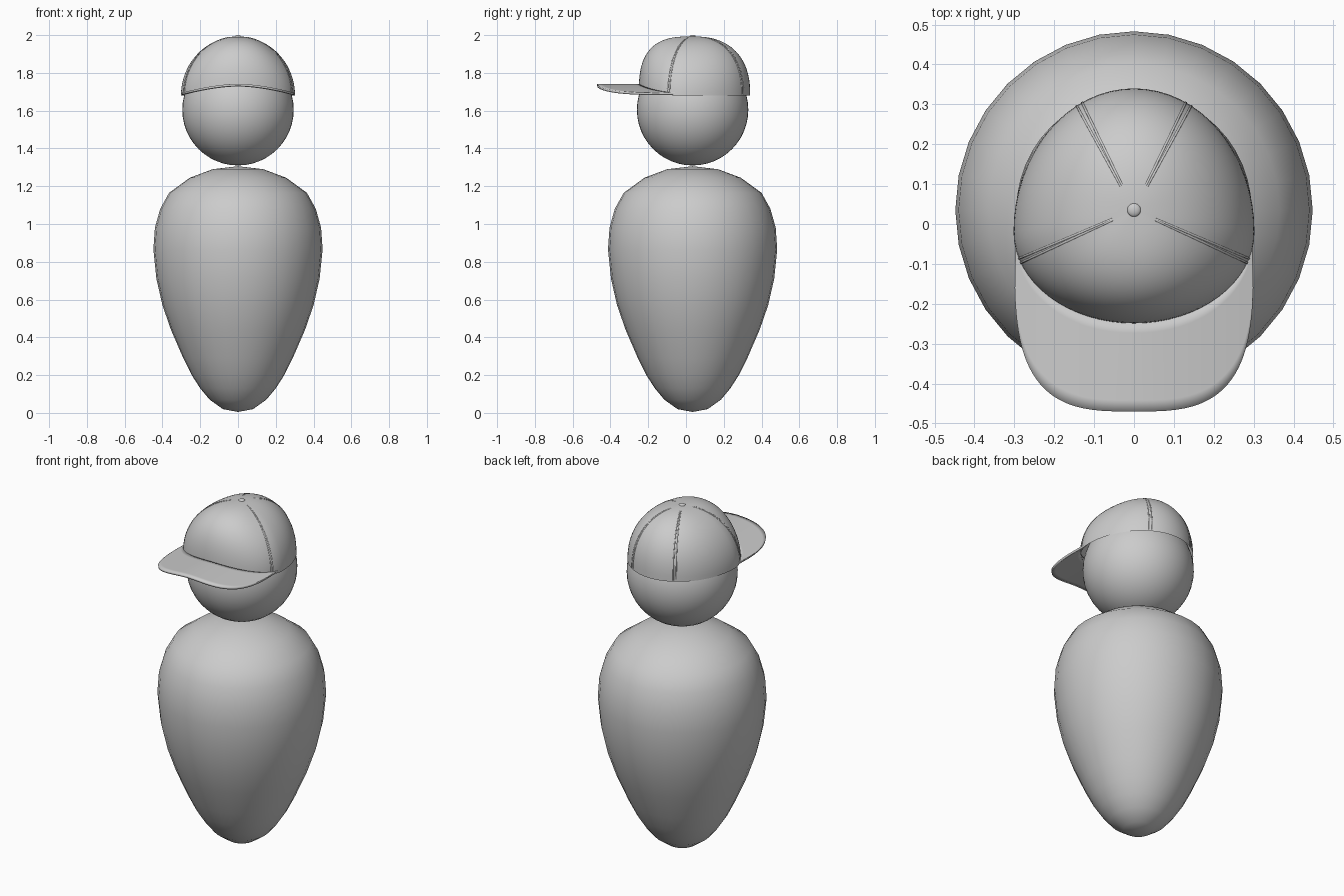
import bpy, bmesh, math
from math import sin, cos, pi

if "Cube" in bpy.data.objects:
    bpy.data.objects.remove(bpy.data.objects["Cube"])

CY = 0.035  # y of the body axis, head centre and cap button


def make(name, verts, faces, angle=50):
    me = bpy.data.meshes.new(name)
    me.from_pydata(verts, [], faces)
    bm = bmesh.new()
    bm.from_mesh(me)
    bmesh.ops.remove_doubles(bm, verts=bm.verts, dist=1e-5)
    bmesh.ops.recalc_face_normals(bm, faces=bm.faces)
    bm.to_mesh(me)
    bm.free()
    ob = bpy.data.objects.new(name, me)
    bpy.context.collection.objects.link(ob)
    smooth(ob, angle)
    return ob


def smooth(ob, angle=50):
    bpy.ops.object.select_all(action='DESELECT')
    ob.select_set(True)
    bpy.context.view_layer.objects.active = ob
    bpy.ops.object.shade_smooth_by_angle(angle=math.radians(angle))


def grid(name, rows, closed, angle=50):
    n = len(rows[0])
    faces = [(i * n + j, i * n + (j + 1) % n, (i + 1) * n + (j + 1) % n, (i + 1) * n + j)
             for i in range(len(rows) - 1) for j in range(n if closed else n - 1)]
    return make(name, [p for r in rows for p in r], faces, angle)


# Body: lathed teardrop
profile = [(0, 0.005), (0.08, 0.02), (0.15, 0.07), (0.2, 0.13), (0.245, 0.2), (0.29, 0.29),
           (0.355, 0.44), (0.4, 0.57), (0.432, 0.71), (0.448, 0.865), (0.44, 0.98),
           (0.412, 1.08), (0.365, 1.165), (0.255, 1.245), (0.135, 1.29), (0, 1.306)]
grid("body", [[(r * cos(2 * pi * k / 32), CY + r * sin(2 * pi * k / 32), z)
               for k in range(32)] for r, z in profile], True)

# Head
bpy.ops.mesh.primitive_uv_sphere_add(segments=48, ring_count=24, radius=0.295,
                                     location=(0, CY, 1.605))
head = bpy.context.object
head.name = "head"
smooth(head)


# Cap crown: egg-shaped base, boxier profile towards the front
def arch(x):
    return 1.728 - 0.048 * min(1, abs(x) / 0.3) ** 1.7


def base(a):
    s = sin(a)
    return 0.302 * cos(a), -0.02 + (0.36 if s > 0 else 0.23) * s


def crown(a, t, lift=0):
    x, y = base(a)
    s = sin(a)
    n = 2 + (0.9 * abs(s) ** 3 if s < 0 else 0.4 * s * s)
    z0 = arch(x) if s < 0 else 1.68
    p0 = math.asin(max(0, (z0 - 1.68) / 0.313) ** (n / 2))
    p = p0 + (pi / 2 - p0) * t
    h = max(0, cos(p)) ** (2 / n) + lift
    return x * h, CY + (y - CY) * h, 1.68 + 0.313 * sin(p) ** (2 / n) + lift * 0.3


grid("cap_crown", [[crown(2 * pi * k / 64, i / 24) for k in range(64)]
                   for i in range(25)], True)

# Cap panel seams: paired thin stitched ridges over the crown
for i, a in enumerate((-0.32, pi + 0.32, 1.1, pi - 1.1)):
    for j, off in enumerate((-0.025, 0.025)):
        cu = bpy.data.curves.new("cap_seam", 'CURVE')
        cu.dimensions = '3D'
        cu.bevel_depth = 0.0035
        cu.bevel_resolution = 1
        sp = cu.splines.new('POLY')
        sp.points.add(20)
        for k, pt in enumerate(sp.points):
            pt.co = (*crown(a + off, 0.01 + 0.87 * k / 20, -0.004), 1)
        bpy.context.collection.objects.link(
            bpy.data.objects.new(f"cap_seam_{i}_{j}", cu))

# Cap button
bpy.ops.mesh.primitive_uv_sphere_add(segments=24, ring_count=12, radius=0.017,
                                     location=(0, CY, 1.992))
button = bpy.context.object
button.name = "cap_button"
button.scale.z = 0.5
smooth(button)


# Cap brim: arched sheet between the crown's front edge and a rounded outline
def brim_point(a, t):
    bx, by = base(-a)
    bx, by = bx * 0.98, by * 0.98
    e = 2 / 3.2
    ox = math.copysign(abs(cos(a)) ** e, cos(a)) * 0.298
    oy = -0.08 - 0.39 * max(0, sin(a)) ** e
    x, y = bx + (ox - bx) * t, by + (oy - by) * t
    return x, y, arch(x) + 0.008


brim = grid("cap_brim", [[brim_point(0.08 + (pi - 0.16) * k / 48, i / 8)
                          for k in range(49)] for i in range(9)], False)
sol = brim.modifiers.new("thickness", 'SOLIDIFY')
sol.thickness = 0.012
sol.offset = 0
